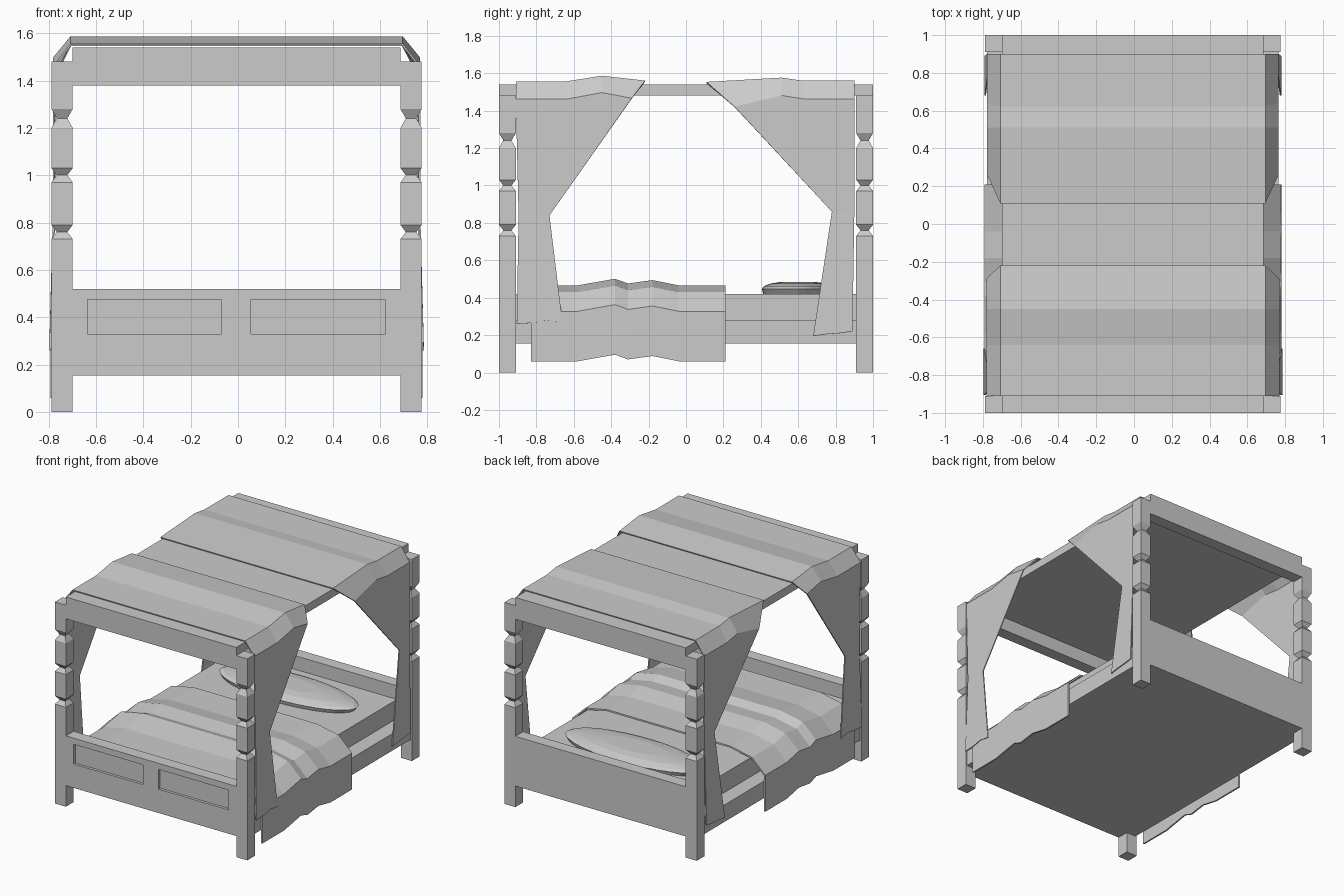
import bpy, bmesh, math

if "Cube" in bpy.data.objects:
    bpy.data.objects.remove(bpy.data.objects["Cube"])

CX = -0.006          # frame centre line
W = 0.782            # half width over the posts
P = 0.045            # half thickness of a post
IN = W - 2 * P       # inner half width between posts


def finish(name, bm):
    bmesh.ops.recalc_face_normals(bm, faces=bm.faces)
    me = bpy.data.meshes.new(name)
    bm.to_mesh(me)
    bm.free()
    ob = bpy.data.objects.new(name, me)
    bpy.context.collection.objects.link(ob)
    return ob


def box(name, x0, x1, y0, y1, z0, z1):
    bm = bmesh.new()
    bmesh.ops.create_cube(bm, size=1)
    for v in bm.verts:
        v.co.x = CX + (x0 + x1) / 2 + v.co.x * (x1 - x0)
        v.co.y = (y0 + y1) / 2 + v.co.y * (y1 - y0)
        v.co.z = (z0 + z1) / 2 + v.co.z * (z1 - z0)
    return finish(name, bm)


def loft(name, rings):
    """Closed rings of points, capped at both ends."""
    bm = bmesh.new()
    loops = [[bm.verts.new(p) for p in r] for r in rings]
    n = len(loops[0])
    for a, b in zip(loops, loops[1:]):
        for i in range(n):
            j = (i + 1) % n
            bm.faces.new((a[i], a[j], b[j], b[i]))
    bm.faces.new(loops[0])
    bm.faces.new(loops[-1])
    return finish(name, bm)


def cloth(name, half_rows, thick):
    """Rows of (x, y, z) from the right hem to the top, mirrored to the left."""
    rows = half_rows + [[(-x, y, z) for x, y, z in r] for r in reversed(half_rows)]
    bm = bmesh.new()
    g = [[bm.verts.new((CX + x, y, z)) for x, y, z in r] for r in rows]
    for a, b in zip(g, g[1:]):
        for i in range(len(a) - 1):
            bm.faces.new((a[i], a[i + 1], b[i + 1], b[i]))
    ob = finish(name, bm)
    m = ob.modifiers.new("thickness", 'SOLIDIFY')
    m.thickness = thick
    m.offset = 0
    return ob


# Four posts with three pinched necks
profile = [(0, P), (.73, P), (.76, .022), (.79, P), (.97, P), (1.0, .022),
           (1.03, P), (1.20, P), (1.24, .022), (1.28, P), (1.48, P)]
for sx, side in ((-1, "left"), (1, "right")):
    for sy, end in ((-1, "front"), (1, "back")):
        px, py = CX + sx * (W - P), sy * (1 - P)
        loft(f"{end}_{side}_post",
             [[(px + a * h, py + b * h, z) for a, b in ((-1, -1), (1, -1), (1, 1), (-1, 1))]
              for z, h in profile])

# End boards, top headers, canopy panel
for end, y0, y1 in (("front", -1, -.91), ("back", .91, 1)):
    board = box(f"{end}_board", -IN, IN, y0, y1, .155, .52)
    box(f"{end}_header", -IN, IN, y0, y1, 1.38, 1.54)
    if end == "front":
        # Two recessed panels
        for i, (x0, x1) in enumerate(((-.63, -.064), (.06, .63))):
            cut = box(f"panel_cutter_{i + 1}", x0, x1, -1.1, -.98, .33, .475)
            cut.hide_render = True
            cut.hide_set(True)
            m = board.modifiers.new("recess", 'BOOLEAN')
            m.operation = 'DIFFERENCE'
            m.object = cut
box("canopy_panel", -IN, IN, -.91, .91, 1.48, 1.54)

# Bed base and mattress
box("bed_base", -.772, .772, -.91, .91, .155, .28)
box("mattress", -.66, .66, -.91, .91, .28, .42)

# Pillow: flattened elliptical cushion
rings = []
for z, s in ((.42, .96), (.447, 1.0), (.462, .94), (.476, .76), (.485, .45)):
    rings.append([(CX + .55 * s * math.cos(t), .60 + .195 * s * math.sin(t), z)
                  for t in (2 * math.pi * i / 32 for i in range(32))])
loft("pillow", rings)

# Blanket: rippled along the bed, draped over both sides
ripple = [(-.83, 0), (-.58, 0), (-.38, .035), (-.31, .01), (-.18, .028), (-.04, 0), (.21, 0)]
section = [(.78, .06), (.78, .325), (.675, .425), (.50, .46)]
cloth("blanket", [[(x, y, z + d) for y, d in ripple] for x, z in section], .012)

# Canopy drapes: (y, z) columns per row, from hem to top
front = [
    (.787, [(-.905, .26), (-.82, .265), (-.74, .28), (-.66, .265)]),
    (.772, [(-.895, .84), (-.84, .84), (-.785, .84), (-.73, .84)]),
    (.772, [(-.91, 1.46), (-.64, 1.46), (-.45, 1.495), (-.29, 1.465)]),
    (.70, [(-.91, 1.553), (-.64, 1.553), (-.45, 1.583), (-.22, 1.557)]),
]
back = [
    (.782, [(.89, .22), (.82, .21), (.75, .205), (.68, .195)]),
    (.768, [(.90, .86), (.86, .86), (.82, .86), (.78, .86)]),
    (.768, [(.90, 1.46), (.64, 1.46), (.51, 1.48), (.26, 1.42)]),
    (.70, [(.90, 1.557), (.62, 1.557), (.51, 1.573), (.11, 1.55)]),
]
for name, rows in (("front_drape", front), ("back_drape", back)):
    cloth(name, [[(x, y, z) for y, z in cols] for x, cols in rows], .008)
